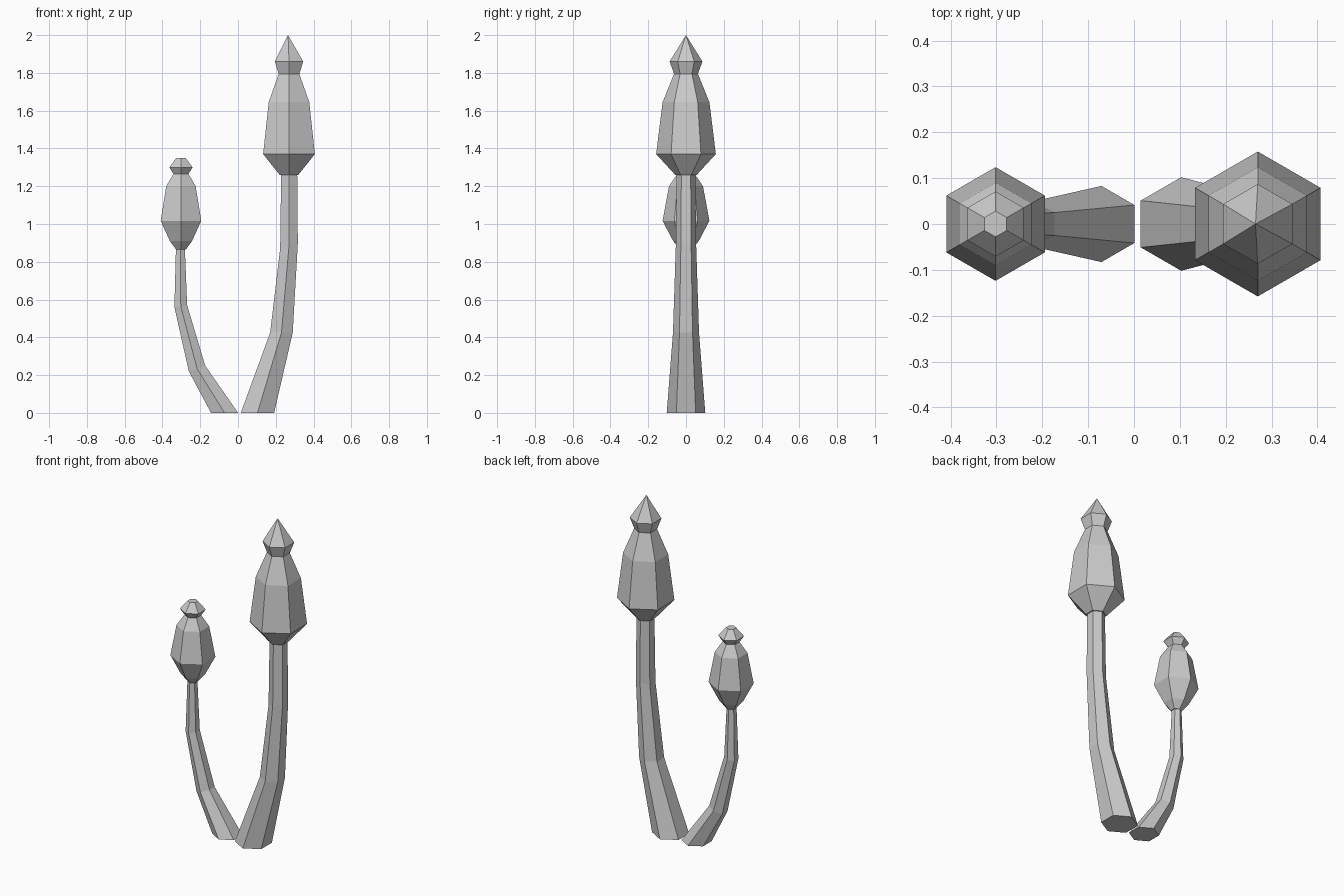
import bpy, bmesh, math

if "Cube" in bpy.data.objects:
    bpy.data.objects.remove(bpy.data.objects["Cube"])


def ringed_part(name, rings, tip=None):
    """Skin six-sided rings given as (x, z, radius, slope); optional pointed tip (x, z)."""
    bm = bmesh.new()
    loops = []
    for cx, cz, r, slope in rings:
        loop = []
        for i in range(6):
            a = math.radians(30 + 60 * i)
            dx = r * math.cos(a)
            loop.append(bm.verts.new((cx + dx, r * math.sin(a), cz + slope * dx)))
        loops.append(loop)
    for lo, hi in zip(loops, loops[1:]):
        for i in range(6):
            j = (i + 1) % 6
            bm.faces.new((lo[i], lo[j], hi[j], hi[i]))
    bm.faces.new(loops[0][::-1])
    top = loops[-1]
    if tip:
        apex = bm.verts.new((tip[0], 0, tip[1]))
        for i in range(6):
            bm.faces.new((top[i], top[(i + 1) % 6], apex))
    else:
        bm.faces.new(top)
    bmesh.ops.recalc_face_normals(bm, faces=bm.faces)
    mesh = bpy.data.meshes.new(name)
    bm.to_mesh(mesh)
    bm.free()
    obj = bpy.data.objects.new(name, mesh)
    bpy.context.collection.objects.link(obj)
    return obj


def cap(name, x, profile, tip=None):
    """Straight upright cap from (z, radius) pairs."""
    return ringed_part(name, [(x, z, r, 0) for z, r in profile], tip)


# Tall mushroom: curved stem and pointed cap
ringed_part("tall_stem", [(0.103, 0, 0.102, 0), (0.23, 0.425, 0.069, 0),
                          (0.27, 0.885, 0.054, 0.3), (0.271, 1.28, 0.049, 0)])
cap("tall_cap", 0.27, [(1.26, 0.057), (1.37, 0.158), (1.645, 0.124),
                       (1.795, 0.063), (1.86, 0.087)], tip=(0.265, 2.0))

# Short mushroom: curved stem and blunt cap
ringed_part("short_stem", [(-0.071, 0, 0.083, 0), (-0.217, 0.235, 0.05, 0.35),
                           (-0.303, 0.565, 0.039, 0.15), (-0.305, 0.88, 0.027, 0)])
cap("short_cap", -0.302, [(0.865, 0.03), (0.91, 0.068), (1.017, 0.124), (1.2, 0.09),
                          (1.265, 0.046), (1.3, 0.071), (1.35, 0.028)])
